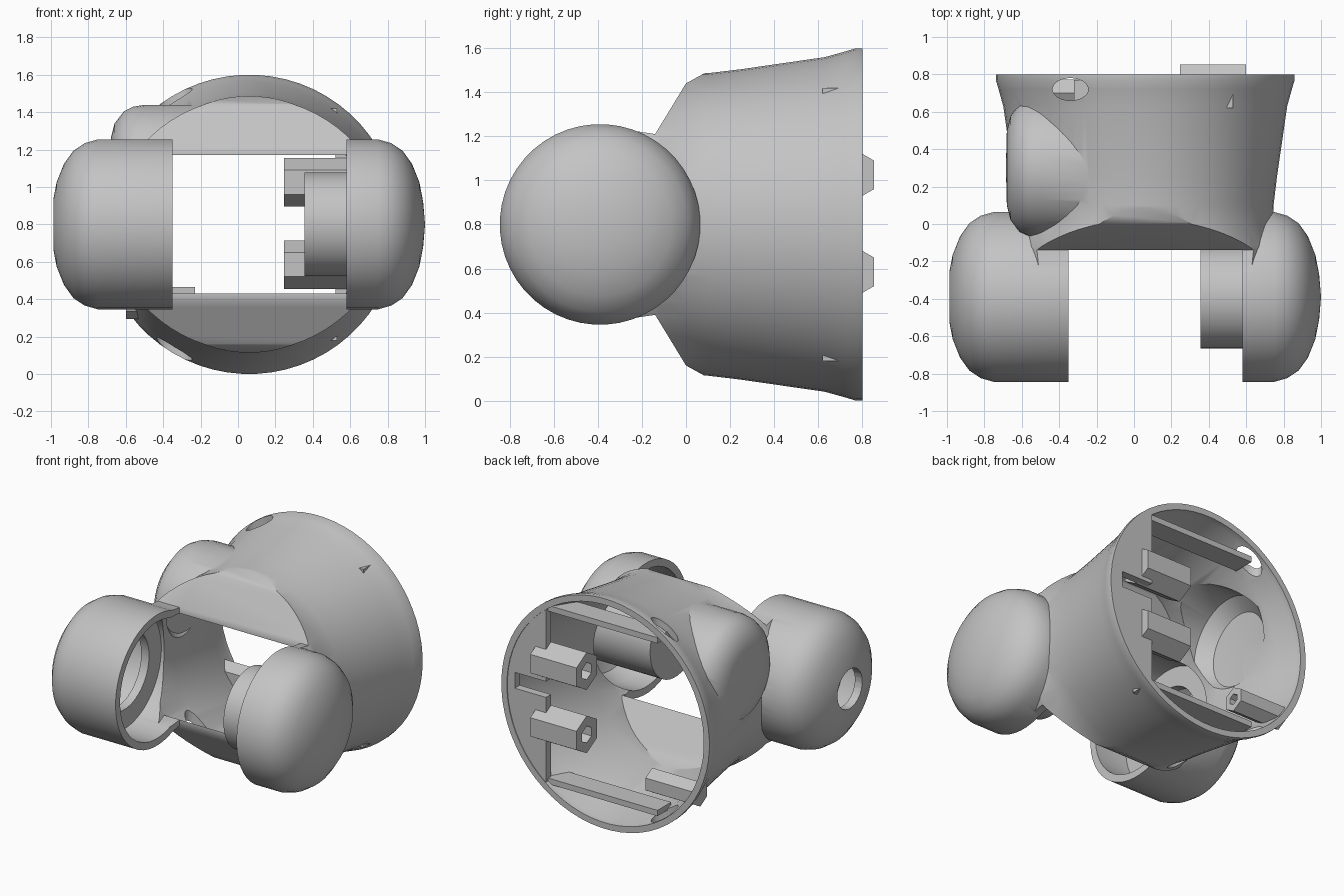
import bpy, bmesh, math
from mathutils import Vector

cube = bpy.data.objects.get("Cube")
if cube:
    bpy.data.objects.remove(cube, do_unlink=True)

grey = bpy.data.materials.new("plain grey")
grey.use_nodes = True
grey.diffuse_color = (0.55, 0.55, 0.55, 1)
grey.node_tree.nodes["Principled BSDF"].inputs["Base Color"].default_value = grey.diffuse_color

MID_X, MID_Z, ARM_Y = 0.06, 0.8, -0.39


def finish(name, bm):
    bmesh.ops.recalc_face_normals(bm, faces=bm.faces)
    mesh = bpy.data.meshes.new(name)
    bm.to_mesh(mesh)
    bm.free()
    mesh.materials.append(grey)
    obj = bpy.data.objects.new(name, mesh)
    bpy.context.collection.objects.link(obj)
    return obj


def turned(name, axis, centre, profile, sides=48):
    """Solid of revolution; profile is (position along axis, radius)."""
    bm = bmesh.new()
    rings = []
    for t, r in profile:
        ring = []
        for i in range(sides if r > 0 else 1):
            a = 2 * math.pi * (i + 0.5) / sides
            u, v = r * math.cos(a), r * math.sin(a)
            p = (t, u, v) if axis == "X" else (u, t, v)
            ring.append(bm.verts.new(Vector(p) + Vector(centre)))
        rings.append(ring)
    for a, b in zip(rings, rings[1:]):
        for i in range(sides):
            j = (i + 1) % sides
            quad = [a[i % len(a)], a[j % len(a)], b[j % len(b)], b[i % len(b)]]
            bm.faces.new(list(dict.fromkeys(quad)))
    for ring in (rings[0], rings[-1]):
        if len(ring) > 1:
            bm.faces.new(ring)
    return finish(name, bm)


def box(name, low, high):
    bm = bmesh.new()
    bmesh.ops.create_cube(bm, size=1)
    for v in bm.verts:
        v.co = [(l + h) / 2 + c * (h - l) for l, h, c in zip(low, high, v.co)]
    return finish(name, bm)


def wedge(name, upper):
    """Prism across x with a (y, half height) outline, symmetric in z."""
    bm = bmesh.new()
    outline = upper + [(y, -h) for y, h in reversed(upper)]
    ends = [[bm.verts.new((x, y, MID_Z + h)) for y, h in outline] for x in (-1.5, 1.5)]
    bm.faces.new(ends[0])
    bm.faces.new(ends[1])
    n = len(outline)
    for i in range(n):
        j = (i + 1) % n
        bm.faces.new((ends[0][i], ends[0][j], ends[1][j], ends[1][i]))
    return finish(name, bm)


def combine(obj, other, operation):
    mod = obj.modifiers.new("combine", "BOOLEAN")
    mod.operation, mod.object, mod.solver = operation, other, "EXACT"
    bpy.context.view_layer.objects.active = obj
    bpy.ops.object.modifier_apply(modifier=mod.name)
    bpy.data.objects.remove(other, do_unlink=True)


body_at = (MID_X, 0, MID_Z)
arm_at = (0, ARM_Y, MID_Z)
bulge_at = (0, 0.3, 1.06)

# Outer form: flared cup trimmed to a wedge, two domed arms, side bulge
housing = turned("housing", "Y", body_at, [
    (-0.39, 0.66), (-0.25, 0.71), (-0.12, 0.71), (0, 0.685), (0.1, 0.687), (0.25, 0.705),
    (0.63, 0.76), (0.72, 0.785), (0.77, 0.8), (0.8, 0.8)], 64)
combine(housing, wedge("outer_wedge", [
    (-0.39, 0.448), (-0.14, 0.41), (0, 0.64), (0.1, 0.695), (0.2, 0.85), (0.95, 0.9)]), "INTERSECT")
dome = [(0.75, 0.455), (0.82, 0.435), (0.88, 0.395), (0.93, 0.325),
        (0.97, 0.225), (0.99, 0.12), (1, 0)]
combine(housing, turned("right_arm", "X", arm_at,
                        [(-0.3, 0.455)] + [(-t, r) for t, r in dome]), "UNION")
combine(housing, turned("left_arm", "X", arm_at, [(0.53, 0.455)] + dome), "UNION")
combine(housing, turned("side_bulge", "X", bulge_at, [
    (-0.2, 0.38), (-0.5, 0.38), (-0.56, 0.37), (-0.61, 0.345), (-0.66, 0.28),
    (-0.68, 0.2), (-0.685, 0)]), "UNION")

# Inner form, a wall thickness smaller
cavity = turned("cavity", "Y", body_at, [
    (-0.39, 0.6), (-0.12, 0.65), (0.1, 0.635), (0.63, 0.71), (0.76, 0.755), (0.85, 0.76)], 64)
combine(cavity, wedge("inner_wedge", [
    (-0.38, 0.39), (-0.14, 0.37), (0.03, 0.6), (0.12, 0.64), (0.2, 0.85), (0.95, 0.9)]), "INTERSECT")
hollow = [(0.75, 0.405), (0.85, 0.36), (0.92, 0.23), (0.945, 0)]
combine(cavity, turned("right_hollow", "X", arm_at,
                       [(-0.31, 0.405)] + [(-t, r) for t, r in hollow]), "UNION")
combine(cavity, turned("left_hollow", "X", arm_at, [(0.54, 0.405)] + hollow), "UNION")
combine(cavity, turned("bulge_hollow", "X", bulge_at, [
    (-0.21, 0.33), (-0.52, 0.33), (-0.61, 0.25), (-0.635, 0)]), "UNION")
combine(housing, cavity, "DIFFERENCE")

# Front gap between the arms, axle hole and screw holes
combine(housing, box("gap", (-0.35, -1.2, -0.5), (0.58, -0.14, 2)), "DIFFERENCE")
combine(housing, turned("axle_hole", "X", arm_at, [(-1.2, 0.137), (-0.85, 0.137)], 24), "DIFFERENCE")
for y, low, high in ((0.72, 1.3, 1.8), (0.72, -0.2, 0.3), (0.05, 0.05, 0.4)):
    hole = turned("screw_hole", "Y", (0, 0, 0), [(-0.5, 0.06), (0.5, 0.06)], 20)
    for v in hole.data.vertices:
        x, t, w = v.co
        v.co = (-0.34 + 1.6 * x, y + w, (low + high) / 2 + t * (high - low))
    bm = bmesh.new()
    bm.from_mesh(hole.data)
    bmesh.ops.recalc_face_normals(bm, faces=bm.faces)
    bm.to_mesh(hole.data)
    bm.free()
    combine(housing, hole, "DIFFERENCE")
parts = [housing]

# Bearing ring inside the right arm and boss inside the left arm
ring = turned("bearing_ring", "X", arm_at, [(-0.66, 0.42), (-0.6, 0.42)])
combine(ring, turned("bore", "X", arm_at, [(-0.8, 0.27), (-0.4, 0.27)]), "DIFFERENCE")
parts.append(ring)
parts.append(turned("axle_boss", "X", arm_at, [(0.355, 0), (0.355, 0.277), (0.93, 0.277), (0.93, 0)]))

# Rear side plate with its notch
plate = turned("rear_plate", "Y", body_at, [(0.74, 0.77), (0.795, 0.77)], 64)
combine(plate, box("plate_trim", (-1, 0.5, -0.2), (0.52, 1, 2)), "DIFFERENCE")
combine(plate, box("notch", (0.4, 0.5, 0.79), (0.76, 1, 0.9)), "DIFFERENCE")
parts.append(plate)

# Hexagonal screw posts
for name, base, tip, y, z, r in (("upper_post", 0.6, 0.245, 0.74, 1.025, 0.13),
                                 ("lower_post", 0.6, 0.245, 0.74, 0.585, 0.13),
                                 ("side_post", -0.6, -0.23, 0.7, 0.38, 0.085)):
    seat = tip + (base - tip) * 0.5
    parts.append(turned(name, "X", (0, y, z), [
        (base, 0), (base, r), (tip, r), (tip, r * 0.45), (seat, r * 0.45), (seat, 0)], 6))

# Ledges across the top and bottom of the cup
for name, z in (("top_ledge", 1.4), ("bottom_ledge", 0.2)):
    parts.append(box(name, (-0.32, 0.62, z - 0.02), (0.53, 0.77, z + 0.02)))

for obj in parts:
    bpy.ops.object.select_all(action="DESELECT")
    obj.select_set(True)
    bpy.context.view_layer.objects.active = obj
    bpy.ops.object.shade_smooth_by_angle(angle=math.radians(32))
